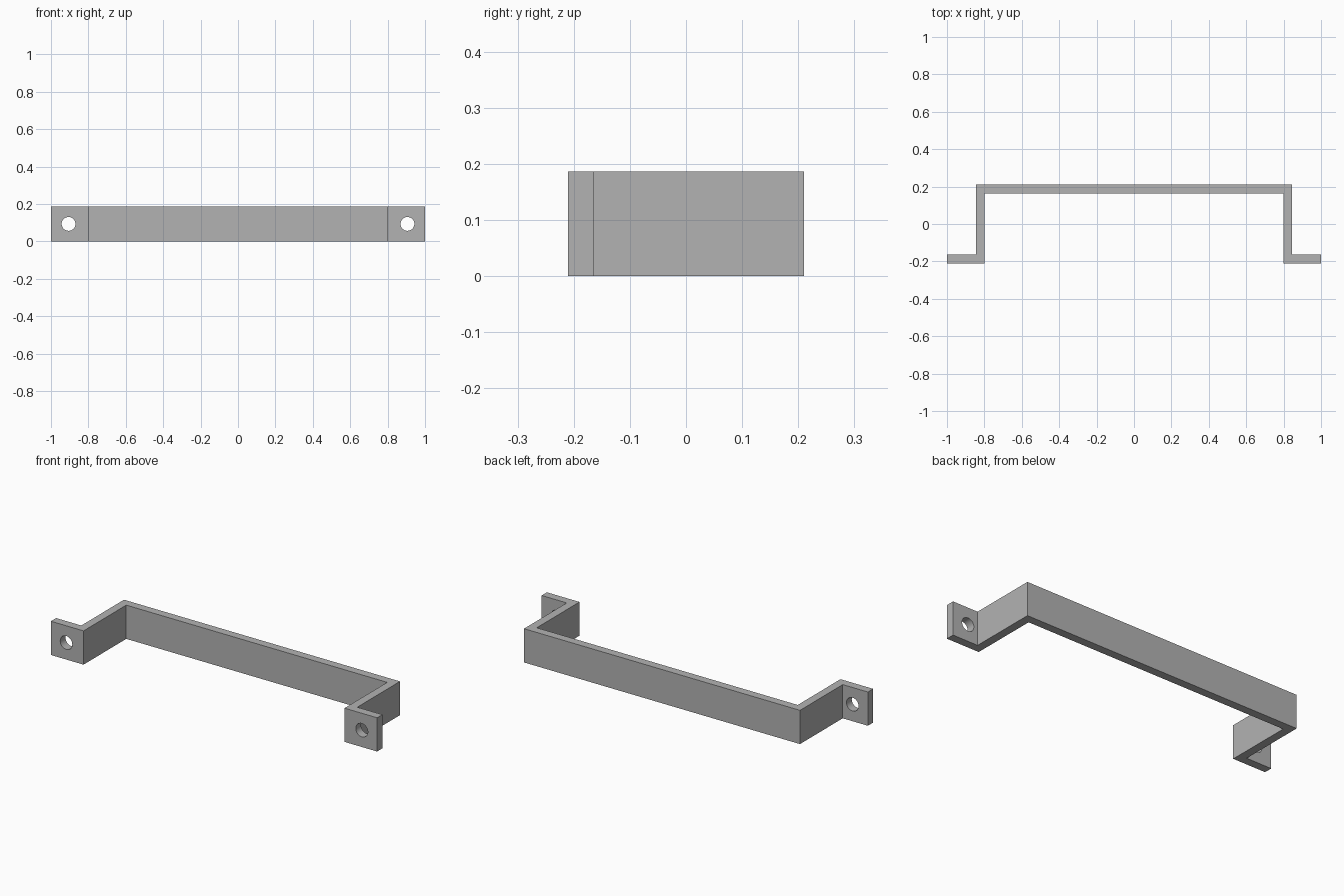
import bpy
import bmesh
from mathutils import Matrix

cube = bpy.data.objects.get("Cube")
if cube:
    bpy.data.objects.remove(cube, do_unlink=True)

HEIGHT = 0.187
THICK = 0.046
DEPTH = 0.21      # half depth
INNER = 0.80      # inside face of each leg
OUTER = INNER + THICK

grey = bpy.data.materials.new("plain grey")
grey.use_nodes = True
colour = (0.45, 0.45, 0.45, 1)
grey.diffuse_color = colour
grey.node_tree.nodes["Principled BSDF"].inputs["Base Color"].default_value = colour


def add_object(name, bm):
    bmesh.ops.recalc_face_normals(bm, faces=bm.faces)
    mesh = bpy.data.meshes.new(name)
    bm.to_mesh(mesh)
    bm.free()
    mesh.materials.append(grey)
    obj = bpy.data.objects.new(name, mesh)
    bpy.context.collection.objects.link(obj)
    return obj


# Bracket: half outline, mirrored into a closed profile and extruded upwards
half = [(INNER, DEPTH - THICK), (INNER, -DEPTH), (1, -DEPTH),
        (1, THICK - DEPTH), (OUTER, THICK - DEPTH), (OUTER, DEPTH)]
outline = half + [(-x, y) for x, y in reversed(half)]
bm = bmesh.new()
base = bm.faces.new([bm.verts.new((x, y, 0)) for x, y in outline])
top = bmesh.ops.extrude_face_region(bm, geom=[base], use_keep_orig=True)
bmesh.ops.translate(bm, vec=(0, 0, HEIGHT),
                    verts=[v for v in top["geom"] if isinstance(v, bmesh.types.BMVert)])
bracket = add_object("handle_bracket", bm)

# Screw holes: one round cutter through each mounting tab
bm = bmesh.new()
for side in (-1, 1):
    place = (Matrix.Translation((side * 0.906, THICK / 2 - DEPTH, HEIGHT / 2))
             @ Matrix.Rotation(1.5707963, 4, "X"))
    bmesh.ops.create_cone(bm, cap_ends=True, segments=32, radius1=0.037,
                          radius2=0.037, depth=THICK * 3, matrix=place)
cutter = add_object("hole_cutter", bm)
cutter.hide_render = True
cutter.hide_viewport = True
cutter.display_type = "WIRE"

holes = bracket.modifiers.new("screw holes", "BOOLEAN")
holes.operation = "DIFFERENCE"
holes.solver = "EXACT"
holes.object = cutter

# Smooth hole walls, crisp edges elsewhere
for obj in bpy.context.selected_objects:
    obj.select_set(False)
bpy.context.view_layer.objects.active = bracket
bracket.select_set(True)
bpy.ops.object.modifier_apply(modifier=holes.name)
bpy.data.objects.remove(cutter, do_unlink=True)
bpy.ops.object.shade_smooth_by_angle(angle=0.6)
